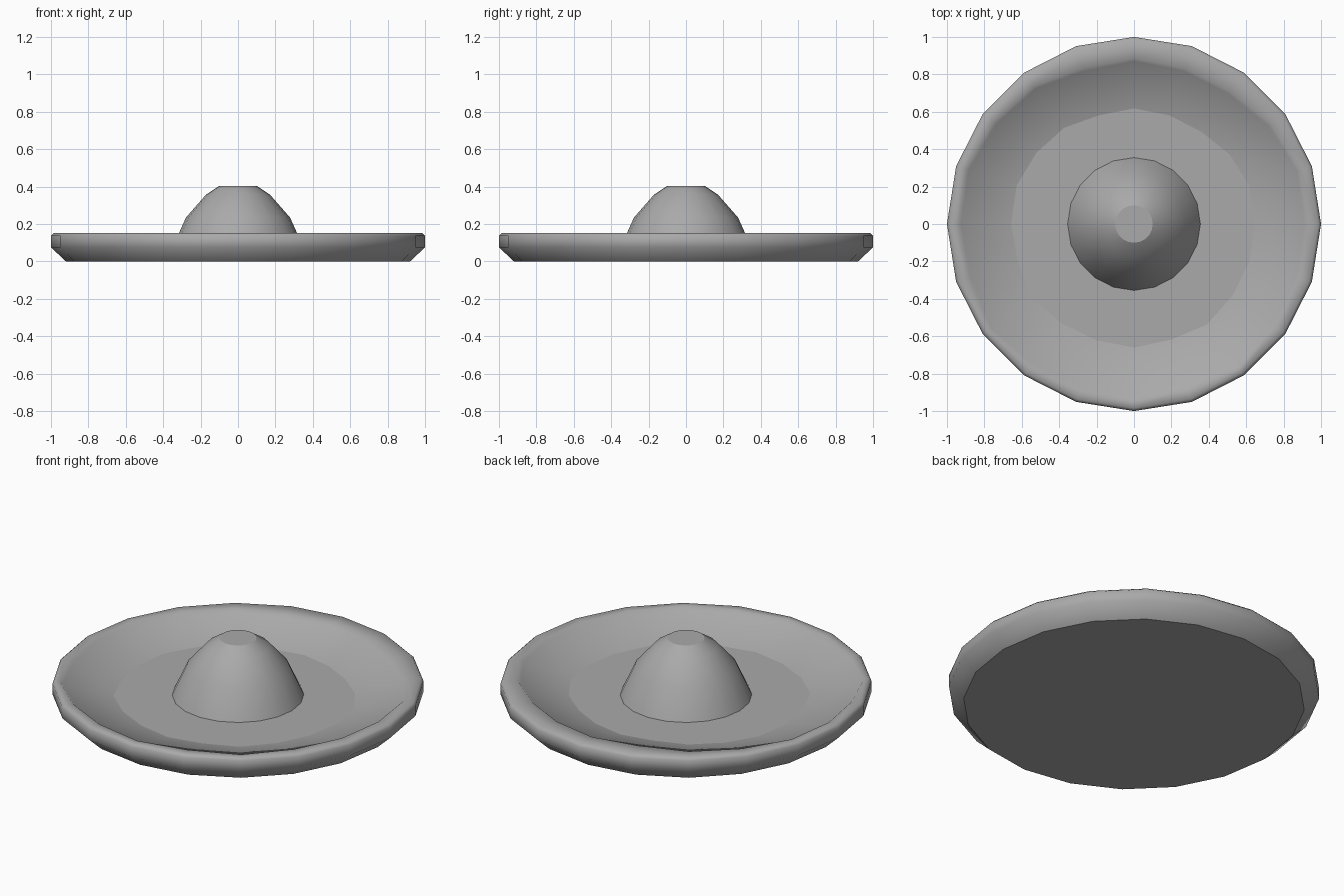
import bpy, bmesh, math

cube = bpy.data.objects.get("Cube")
if cube:
    bpy.data.objects.remove(cube)

SIDES = 20

grey = bpy.data.materials.new("plain_grey")
grey.use_nodes = True
colour = (0.4, 0.4, 0.4, 1)
grey.diffuse_color = colour
grey.node_tree.nodes["Principled BSDF"].inputs["Base Color"].default_value = colour


def circle(radius):
    return [radius] * SIDES


def lathe(name, rings, cap_start=True, cap_end=True):
    """Bridge (radii, height) rings into a smooth skin with flat caps."""
    bm = bmesh.new()
    loops = []
    for radii, z in rings:
        loops.append([bm.verts.new((r * math.cos(math.tau * i / SIDES),
                                    r * math.sin(math.tau * i / SIDES), z))
                      for i, r in enumerate(radii)])
    for low, high in zip(loops, loops[1:]):
        for i in range(SIDES):
            j = (i + 1) % SIDES
            bm.faces.new((low[i], low[j], high[j], high[i]))
    if cap_start:
        bm.faces.new(loops[0][::-1])
    if cap_end:
        bm.faces.new(loops[-1])
    mesh = bpy.data.meshes.new(name)
    bm.to_mesh(mesh)
    bm.free()
    mesh.materials.append(grey)
    obj = bpy.data.objects.new(name, mesh)
    bpy.context.collection.objects.link(obj)
    bpy.ops.object.select_all(action="DESELECT")
    obj.select_set(True)
    bpy.context.view_layer.objects.active = obj
    bpy.ops.object.shade_smooth_by_angle(angle=math.radians(60))
    for face in mesh.polygons:
        if len(face.vertices) > 4:
            face.use_smooth = False
    return obj


# Slightly uneven hand-shaped basin edge, counter-clockwise from the left side
basin = [.91, .915, .89, .86, .86, .87, .86, .895, .91, .93,
         .925, .92, .945, .925, .92, .93, .915, .935, .917, .913]
lip = [r + 0.015 for r in basin]
floor = [r * 0.71 for r in basin]

# Dish: base, flared side, rounded rim, lip, sloping basin and flat floor
lathe("dish", [
    (circle(0.92), 0), (circle(1), 0.075), (circle(1), 0.138),
    (circle(0.985), 0.152), (lip, 0.152), (basin, 0.138), (floor, 0.065)])

# Central dome rising from the basin floor
lathe("center_dome", [
    (circle(0.355), 0.065), (circle(0.278), 0.235),
    (circle(0.17), 0.358), (circle(0.1), 0.404)], cap_start=False)
